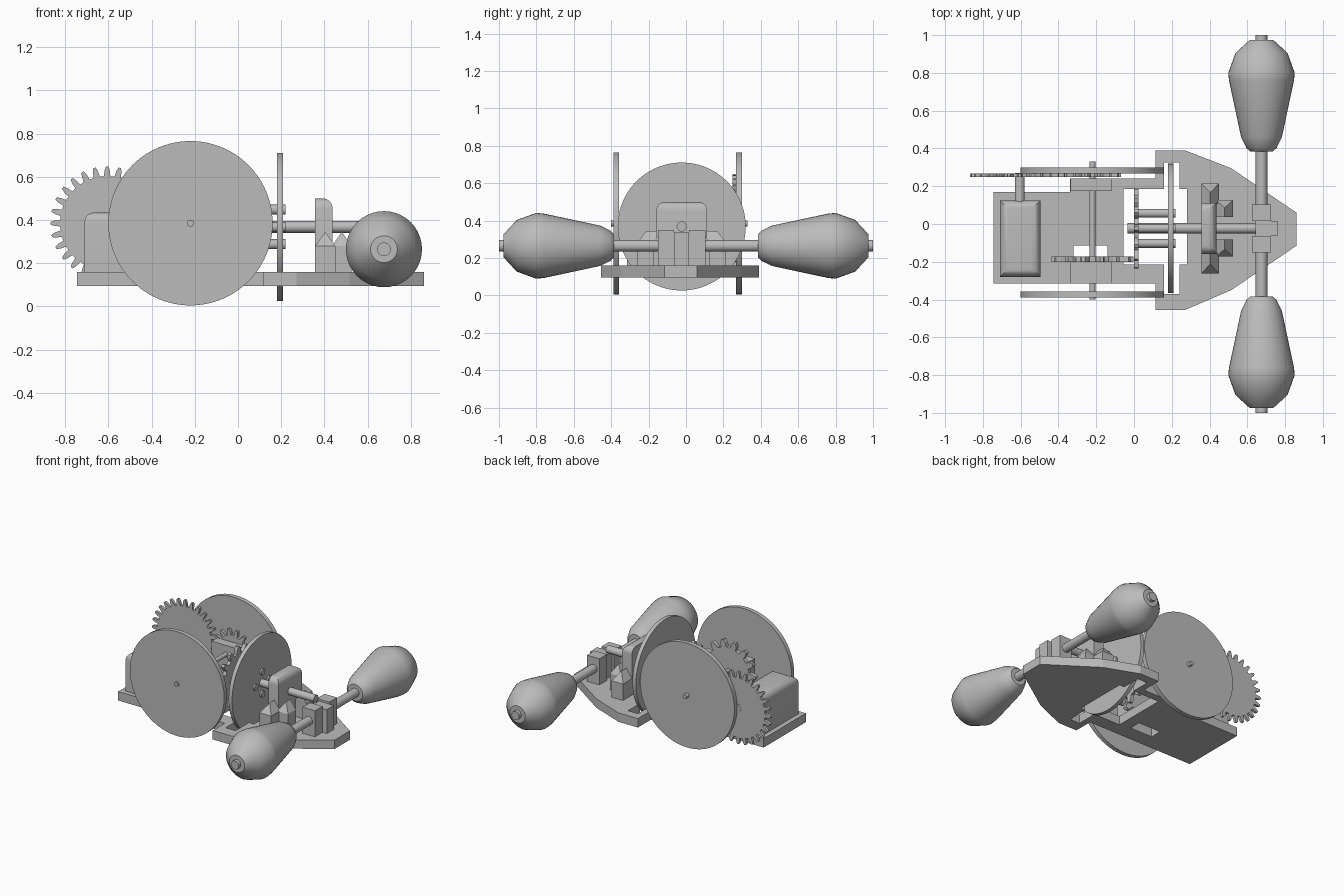
import bpy, bmesh, math
from mathutils import Vector

if "Cube" in bpy.data.objects:
    bpy.data.objects.remove(bpy.data.objects["Cube"], do_unlink=True)

grey = bpy.data.materials.new("plain_grey")
grey.use_nodes = True
grey.diffuse_color = (0.5, 0.5, 0.5, 1)
grey.node_tree.nodes["Principled BSDF"].inputs["Base Color"].default_value = (0.5, 0.5, 0.5, 1)

AXLE_X, AXLE_Z = -0.22, 0.385     # wheel axle
MID_Y, SHAFT_Z = -0.023, 0.368    # flywheel shaft
CRANK_X, CRANK_Z = 0.675, 0.265   # handle bar
DECK = 0.16


def finish(name, bm, smooth=True):
    bmesh.ops.recalc_face_normals(bm, faces=bm.faces)
    mesh = bpy.data.meshes.new(name)
    bm.to_mesh(mesh)
    bm.free()
    mesh.materials.append(grey)
    ob = bpy.data.objects.new(name, mesh)
    bpy.context.collection.objects.link(ob)
    if smooth:
        bpy.ops.object.select_all(action='DESELECT')
        ob.select_set(True)
        bpy.context.view_layer.objects.active = ob
        bpy.ops.object.shade_smooth_by_angle(angle=math.radians(30))
    return ob


def place(axis, u, v, w):
    return {'x': Vector((w, u, v)), 'y': Vector((u, w, v)), 'z': Vector((u, v, w))}[axis]


def prism(name, pts, lo, hi, axis, smooth=False):
    """Extrude a closed outline along an axis."""
    bm = bmesh.new()
    a = [bm.verts.new(place(axis, u, v, lo)) for u, v in pts]
    b = [bm.verts.new(place(axis, u, v, hi)) for u, v in pts]
    bm.faces.new(a)
    bm.faces.new(b)
    for i in range(len(pts)):
        j = (i + 1) % len(pts)
        bm.faces.new((a[i], a[j], b[j], b[i]))
    return finish(name, bm, smooth)


def ring(cu, cv, r, n=48):
    return [(cu + r * math.cos(math.tau * i / n), cv + r * math.sin(math.tau * i / n)) for i in range(n)]


def rod(name, cu, cv, r, lo, hi, axis, n=32):
    return prism(name, ring(cu, cv, r, n), lo, hi, axis, True)


def gear(name, cu, cv, r, depth, teeth, lo, hi, axis, phase=0.0):
    tooth = ((-.3, 0), (-.22, .6), (-.1, 1), (.1, 1), (.22, .6), (.3, 0))
    pts = []
    for i in range(teeth):
        for off, h in tooth:
            ang = math.tau * (i + off + phase) / teeth
            rad = r - depth * (1 - h)
            pts.append((cu + rad * math.cos(ang), cv + rad * math.sin(ang)))
    return prism(name, pts, lo, hi, axis)


def box(name, x0, x1, y0, y1, z0, z1):
    return prism(name, [(x0, y0), (x1, y0), (x1, y1), (x0, y1)], z0, z1, 'z')


def round_box(name, x0, x1, y0, y1, z0, z1, r, keep_back=False):
    """Box whose top edges are rounded."""
    bm = bmesh.new()
    bmesh.ops.create_cube(bm, size=1)
    for v in bm.verts:
        v.co = Vector((x0 if v.co.x < 0 else x1, y0 if v.co.y < 0 else y1, z0 if v.co.z < 0 else z1))
    edges = [e for e in bm.edges if all(v.co.z > z1 - 1e-4 for v in e.verts)]
    if keep_back:
        edges = [e for e in edges if any(v.co.x > x0 + 1e-4 for v in e.verts)]
    bmesh.ops.bevel(bm, geom=edges, offset=r, segments=5, profile=0.5, affect='EDGES')
    return finish(name, bm)


# Base plate with openings for the flywheel and gears
base = prism("base_plate", [
    (-.745, -.315), (.115, -.315), (.115, -.455), (.27, -.455), (.515, -.35), (.86, -.115),
    (.86, .06), (.515, .295), (.27, .39), (.115, .39), (.115, .24), (-.34, .24), (-.34, .17), (-.745, .17)],
    0.095, DECK, 'z')
openings = ((-.055, .28, -.215, .185), (.16, .24, -.37, .325), (-.32, -.14, -.2, -.115))
for x0, x1, y0, y1 in openings:
    cutter = box("opening_cutter", x0, x1, y0, y1, 0, 0.3)
    cutter.hide_render = True
    mod = base.modifiers.new("opening", 'BOOLEAN')
    mod.operation, mod.solver, mod.object = 'DIFFERENCE', 'EXACT', cutter
    bpy.context.view_layer.objects.active = base
    bpy.ops.object.modifier_apply(modifier=mod.name)
    bpy.data.objects.remove(cutter, do_unlink=True)

# Motor with its shaft and gear
round_box("motor", -.71, -.495, -.28, .125, DECK, .435, .045)
rod("motor_shaft", -.605, AXLE_Z, .026, .12, .27, 'y')
gear("motor_gear", -.605, AXLE_Z, .263, .045, 28, .248, .268, 'y')

# Wheel axle, its bearings, gears and wheels
rod("wheel_axle", AXLE_X, AXLE_Z, .016, -.4, .33, 'y')
gear("axle_gear", AXLE_X, AXLE_Z, .152, .042, 14, .248, .268, 'y')
gear("drive_gear", AXLE_X, AXLE_Z, .218, .05, 14, -.2, -.172, 'y')
for side, lo, hi in (("right", -.388, -.357), ("left", .268, .3)):
    rod(side + "_wheel", AXLE_X, AXLE_Z, .38, lo, hi, 'y', 96)
for side, lo, hi in (("right", -.315, -.2), ("left", .175, .24)):
    box(side + "_axle_bearing", -.335, -.12, lo, hi, DECK - .01, .45)

# Flywheel shaft with crown gear, flywheel and linking pins
rod("flywheel_shaft", MID_Y, SHAFT_Z, .027, -.035, .645, 'x')
gear("crown_gear", MID_Y, SHAFT_Z, .215, .05, 14, 0, .025, 'x', .5)
rod("flywheel", MID_Y, SHAFT_Z, .342, .18, .208, 'x', 96)
for i, (py, pz) in enumerate(ring(MID_Y, SHAFT_Z, .08, 4)):
    rod(f"flywheel_pin_{i + 1}", py, pz, .023, .02, .22, 'x', 20)

# Shaft support with peaked buttresses
round_box("shaft_support", .357, .437, -.158, .112, DECK, .5, .045, True)


def buttress(name, x0, x1, inner, outer):
    bm = bmesh.new()
    xm = (x0 + x1) / 2
    low = [bm.verts.new((x, y, DECK - .01)) for x, y in ((x0, inner), (x1, inner), (x1, outer), (x0, outer))]
    top = [bm.verts.new((v.co.x, v.co.y, .28)) for v in low]
    ridge = [bm.verts.new((xm, inner, .345)), bm.verts.new((xm, inner * .45 + outer * .55, .345))]
    bm.faces.new(low)
    bm.faces.new((low[0], low[1], top[1], ridge[0], top[0]))
    for i in (1, 2, 3):
        j = (i + 1) % 4
        bm.faces.new((low[i], low[j], top[j], top[i]))
    bm.faces.new((top[1], top[2], ridge[1], ridge[0]))
    bm.faces.new((top[2], top[3], ridge[1]))
    bm.faces.new((top[3], top[0], ridge[0], ridge[1]))
    finish(name, bm, False)


for side, s in (("left", 1), ("right", -1)):
    buttress(side + "_outer_buttress", .357, .45, MID_Y + s * .13, MID_Y + s * .238)
    buttress(side + "_inner_buttress", .435, .525, MID_Y + s * .06, MID_Y + s * .15)

# Handle bar bearing
for side, s in (("left", 1), ("right", -1)):
    ys = sorted((MID_Y + s * .04, MID_Y + s * .127))
    box(side + "_crank_bearing", .625, .725, *ys, DECK - .01, .35)
box("crank_block", .64, .76, MID_Y - .04, MID_Y + .04, DECK - .01, .335)

# Handle bar and turned handles
rod("handle_bar", CRANK_X, CRANK_Z, .031, -1, 1, 'y')
profile = [(.385, 0), (.385, .06), (.402, .08), (.46, .108), (.68, .155), (.76, .172),
           (.8, .176), (.905, .138), (.975, .062), (.975, 0)]
for side, s in (("left", 1), ("right", -1)):
    bm = bmesh.new()
    verts = [bm.verts.new((CRANK_X + r, s * y, CRANK_Z)) for y, r in profile]
    edges = [bm.edges.new(pair) for pair in zip(verts, verts[1:])]
    bmesh.ops.spin(bm, geom=verts + edges, cent=(CRANK_X, 0, CRANK_Z), axis=(0, 1, 0),
                   angle=math.tau, steps=40)
    bmesh.ops.remove_doubles(bm, verts=bm.verts, dist=1e-4)
    finish(side + "_handle", bm)
